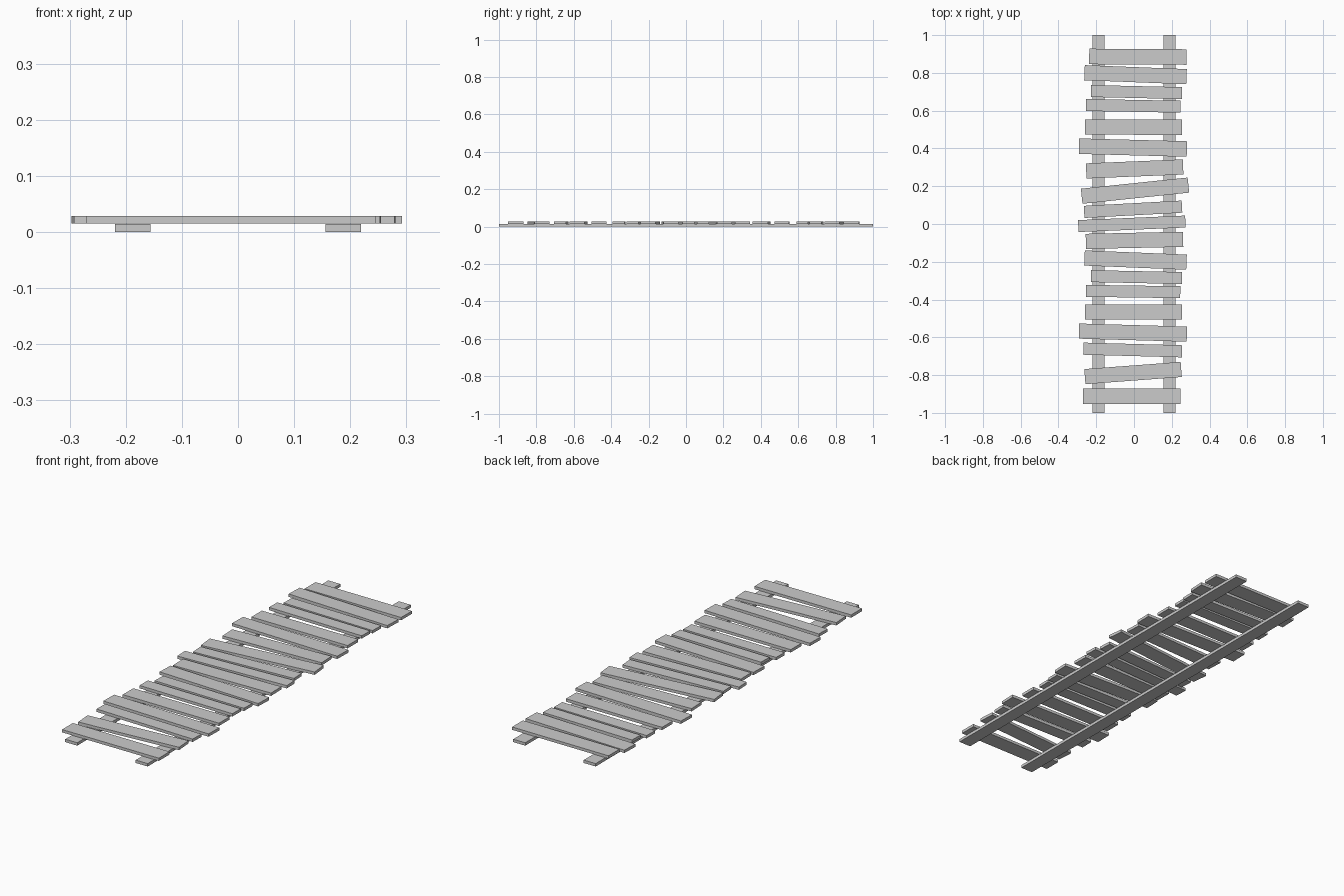
import bpy, bmesh
from math import atan2, hypot
from mathutils import Matrix

RAIL_H, TOP = 0.0140, 0.0287
PLANK_Z = 0.0150


def box(name, centre, size, angle=0.0):
    mesh = bpy.data.meshes.new(name)
    bm = bmesh.new()
    m = (Matrix.Translation(centre) @ Matrix.Rotation(angle, 4, 'Z')
         @ Matrix.Diagonal((*size, 1)))
    bmesh.ops.create_cube(bm, size=1, matrix=m)
    bm.to_mesh(mesh)
    bm.free()
    ob = bpy.data.objects.new(name, mesh)
    bpy.context.collection.objects.link(ob)
    return ob


# Two long rails under the walkway
for side, label in ((-1, "left"), (1, "right")):
    box(f"{label}_rail", (side * 0.1875, 0, RAIL_H / 2), (0.064, 2.0, RAIL_H))

# Uneven planks: left x, right x, y at left end, y at right end, width
planks = [
    (-0.237, 0.278, 0.887, 0.884, 0.082),
    (-0.262, 0.278, 0.801, 0.780, 0.080),
    (-0.228, 0.254, 0.704, 0.693, 0.063),
    (-0.254, 0.246, 0.630, 0.621, 0.063),
    (-0.260, 0.253, 0.513, 0.512, 0.080),
    (-0.291, 0.280, 0.412, 0.397, 0.082),
    (-0.253, 0.260, 0.281, 0.302, 0.080),
    (-0.277, 0.288, 0.147, 0.206, 0.080),
    (-0.264, 0.254, 0.064, 0.092, 0.064),
    (-0.295, 0.272, -0.011, 0.013, 0.063),
    (-0.255, 0.260, -0.092, -0.081, 0.080),
    (-0.262, 0.278, -0.180, -0.202, 0.080),
    (-0.228, 0.254, -0.276, -0.286, 0.063),
    (-0.254, 0.245, -0.354, -0.361, 0.063),
    (-0.260, 0.253, -0.465, -0.466, 0.080),
    (-0.291, 0.280, -0.567, -0.583, 0.080),
    (-0.268, 0.254, -0.660, -0.674, 0.064),
    (-0.260, 0.250, -0.808, -0.770, 0.080),
    (-0.270, 0.245, -0.911, -0.911, 0.082),
]
for i, (x0, x1, y0, y1, w) in enumerate(planks, 1):
    box(f"plank_{i:02d}", ((x0 + x1) / 2, (y0 + y1) / 2, (PLANK_Z + TOP) / 2),
        (hypot(x1 - x0, y1 - y0), w, TOP - PLANK_Z), atan2(y1 - y0, x1 - x0))
